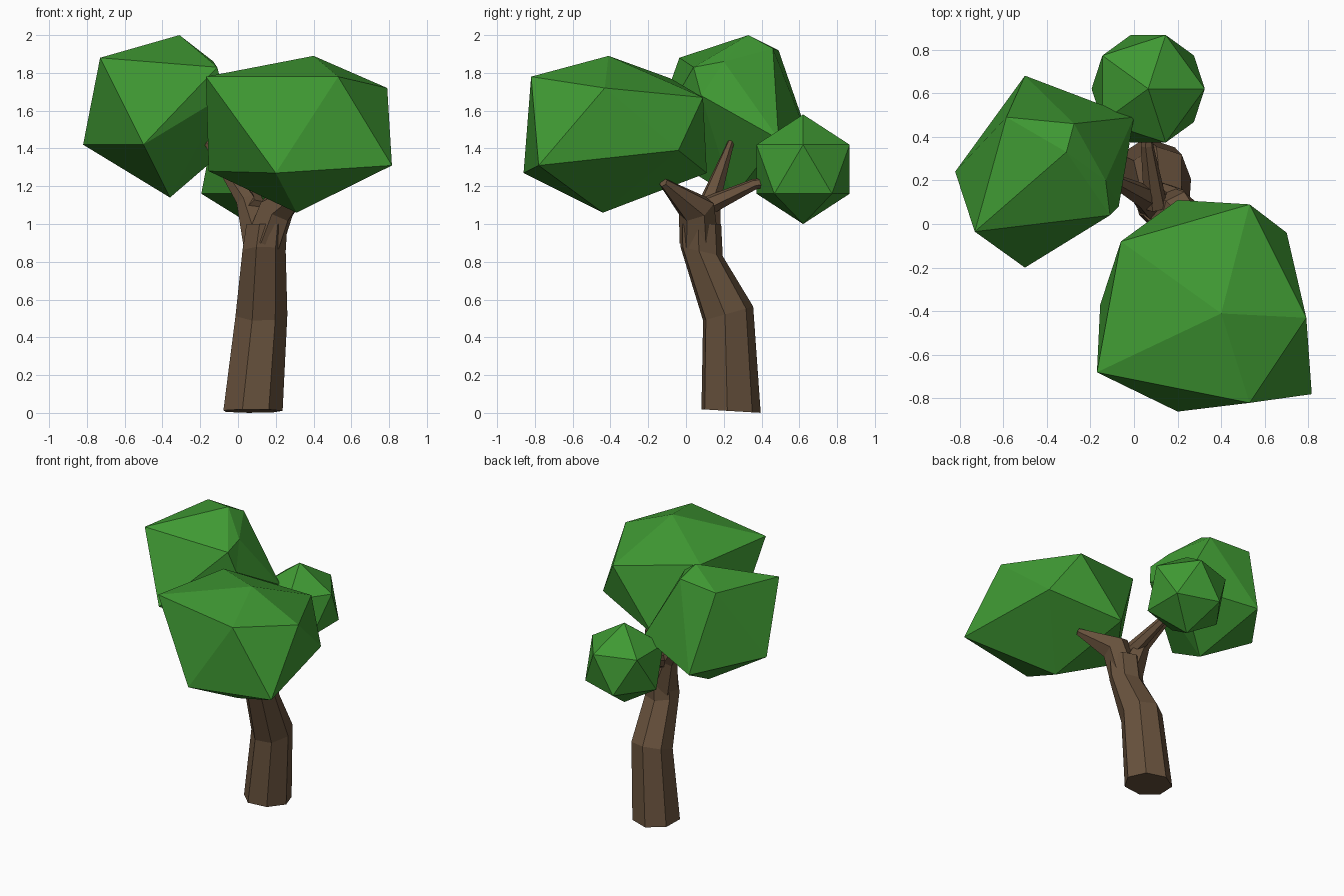
import bpy, bmesh, math
from mathutils import Vector

if "Cube" in bpy.data.objects:
    bpy.data.objects.remove(bpy.data.objects["Cube"])


def material(name, color):
    m = bpy.data.materials.new(name)
    m.diffuse_color = (*color, 1)
    m.use_nodes = True
    m.node_tree.nodes["Principled BSDF"].inputs["Base Color"].default_value = m.diffuse_color
    return m


bark = material("bark", (0.14, 0.085, 0.047))
leaf = material("leaf", (0.05, 0.32, 0.033))


def finish(bm, name, mat):
    bmesh.ops.recalc_face_normals(bm, faces=bm.faces)
    me = bpy.data.meshes.new(name)
    bm.to_mesh(me)
    bm.free()
    me.materials.append(mat)
    bpy.context.collection.objects.link(bpy.data.objects.new(name, me))


def limb(name, path, sides, normals=None):
    """Faceted tapering tube through (x, y, z, radius) points."""
    bm = bmesh.new()
    pts = [Vector(p[:3]) for p in path]
    rings = []
    for i, p in enumerate(pts):
        if normals:
            n = Vector(normals[i])
        else:
            n = sum(((pts[j + 1] - pts[j]).normalized() for j in (i - 1, i)
                     if 0 <= j < len(pts) - 1), Vector())
        q = Vector((0, 0, 1)).rotation_difference(n)
        ring = []
        for k in range(sides):
            a = math.radians(200) + math.tau * k / sides
            ring.append(bm.verts.new(p + q @ (Vector((math.cos(a), math.sin(a), 0)) * path[i][3])))
        rings.append(ring)
    for a, b in zip(rings, rings[1:]):
        for k in range(sides):
            m = (k + 1) % sides
            bm.faces.new((a[k], a[m], b[m], b[k]))
    bm.faces.new(rings[0])
    bm.faces.new(rings[-1])
    finish(bm, name, bark)


def foliage(name, corners=None, center=(0, 0, 0), radius=1):
    """Icosahedron clump, optionally pulled out of shape corner by corner
    (bottom, lower ring, upper ring, top; rings run counter-clockwise from +x)."""
    bm = bmesh.new()
    bmesh.ops.create_icosphere(bm, subdivisions=1, radius=1)
    order = sorted(bm.verts, key=lambda v: (round(v.co.z, 1),
                   0 if abs(v.co.z) > 0.9 else (math.atan2(v.co.y, v.co.x) + 0.1) % math.tau))
    for i, v in enumerate(order):
        v.co = Vector(corners[i]) if corners else v.co * radius + Vector(center)
    finish(bm, name, leaf)


# bent seven-sided trunk
limb("trunk", [(0.075, 0.235, 0.01, 0.162), (0.12, 0.22, 0.525, 0.142),
               (0.135, 0.08, 0.855, 0.118), (0.15, 0.075, 1.0, 0.112)], 7,
     [(0, 0.06, 1), (0, -0.28, 1), (0, 0.22, 1), (0, 0, 1)])

# branches
limb("front_branch", [(0.14, 0.07, 0.9, 0.105), (0.205, 0.055, 1.08, 0.1),
                      (0.38, -0.12, 1.22, 0.025)], 6)
limb("left_branch", [(0.12, 0.085, 0.9, 0.1), (0.04, 0.13, 1.13, 0.055),
                     (-0.17, 0.24, 1.44, 0.017)], 6)
limb("back_branch", [(0.1, 0.08, 1.08, 0.055), (0.06, 0.36, 1.21, 0.03),
                     (0.06, 0.48, 1.23, 0.02)], 6)

# foliage clumps
foliage("front_foliage", [
    (0.31, -0.44, 1.06),
    (0.70, -0.04, 1.39), (0.20, 0.11, 1.27), (-0.155, -0.37, 1.28),
    (0.20, -0.86, 1.27), (0.815, -0.78, 1.31),
    (0.79, -0.43, 1.72), (0.53, 0.09, 1.67), (-0.06, -0.08, 1.77),
    (-0.17, -0.68, 1.78), (0.53, -0.82, 1.78),
    (0.40, -0.41, 1.89)])
foliage("left_foliage", [
    (-0.36, 0.25, 1.14),
    (0.0, 0.49, 1.45), (-0.50, 0.68, 1.37), (-0.82, 0.24, 1.42),
    (-0.50, -0.20, 1.42), (-0.07, 0.08, 1.68),
    (-0.13, 0.20, 1.86), (-0.275, 0.46, 1.93), (-0.585, 0.49, 1.92),
    (-0.73, -0.035, 1.88), (-0.11, 0.04, 1.83),
    (-0.31, 0.33, 2.0)])
foliage("back_foliage", center=(0.065, 0.62, 1.29), radius=0.29)
